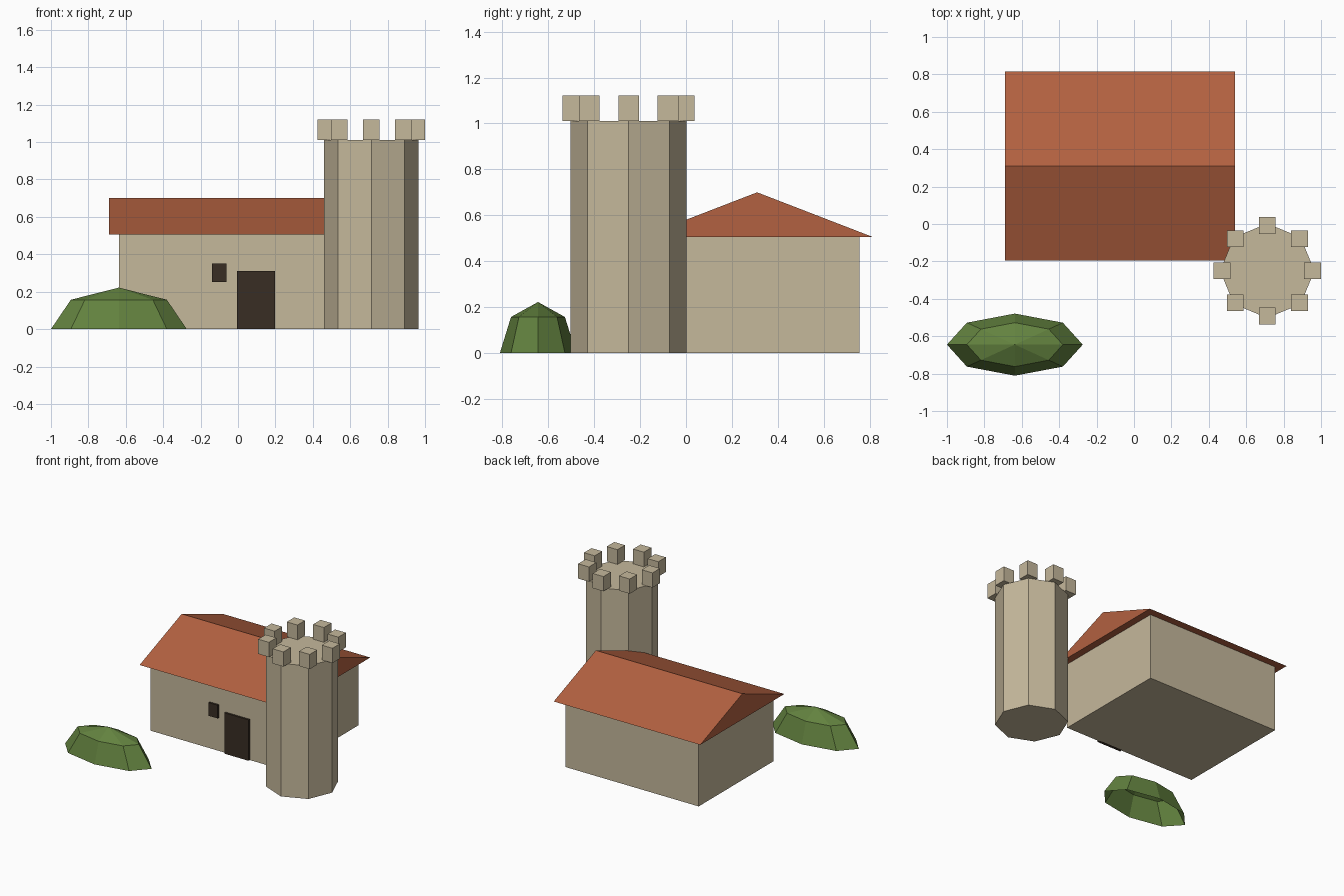
import bpy, bmesh
from math import cos, sin, pi
from mathutils import Matrix

if "Cube" in bpy.data.objects:
    bpy.data.objects.remove(bpy.data.objects["Cube"])


def material(name, rgb):
    m = bpy.data.materials.new(name)
    m.diffuse_color = (*rgb, 1)
    m.use_nodes = True
    m.node_tree.nodes["Principled BSDF"].inputs["Base Color"].default_value = m.diffuse_color
    return m


STONE = material("pale stone", (0.56, 0.48, 0.33))
TILE = material("terracotta roof", (0.45, 0.12, 0.052))
LEAF = material("leaf green", (0.125, 0.225, 0.05))
WOOD = material("dark wood", (0.04, 0.027, 0.017))


def finish(bm, name, mat):
    bmesh.ops.recalc_face_normals(bm, faces=bm.faces)
    me = bpy.data.meshes.new(name)
    bm.to_mesh(me)
    bm.free()
    me.materials.append(mat)
    ob = bpy.data.objects.new(name, me)
    bpy.context.collection.objects.link(ob)
    return ob


def box(name, mat, x, y, z):
    """Box from (min, max) ranges."""
    bm = bmesh.new()
    mid = [(a + b) / 2 for a, b in (x, y, z)]
    size = [b - a for a, b in (x, y, z)]
    bmesh.ops.create_cube(bm, size=1, matrix=Matrix.Translation(mid) @ Matrix.Diagonal((*size, 1)))
    return finish(bm, name, mat)


def prism(name, mat, profile, offset):
    """Closed solid swept from a flat profile along offset."""
    bm = bmesh.new()
    face = bm.faces.new([bm.verts.new(p) for p in profile])
    ext = bmesh.ops.extrude_face_region(bm, geom=[face], use_keep_orig=True)["geom"]
    bmesh.ops.translate(bm, vec=offset, verts=[v for v in ext if isinstance(v, bmesh.types.BMVert)])
    return finish(bm, name, mat)


# House: walls, gabled roof, door and window
box("house_walls", STONE, (-0.635, 0.485), (-0.14, 0.755), (0, 0.505))
prism("house_roof", TILE, [(-0.69, -0.195, 0.505), (-0.69, 0.815, 0.505), (-0.69, 0.31, 0.70)], (1.23, 0, 0))
box("door", WOOD, (-0.005, 0.197), (-0.155, -0.13), (0, 0.31))
box("window", WOOD, (-0.14, -0.062), (-0.155, -0.13), (0.252, 0.352))

# Octagonal tower with a battlement block on each corner
TX, TY, R, TOP = 0.7125, -0.25, 0.2525, 1.01
ring = [(cos(i * pi / 4), sin(i * pi / 4)) for i in range(8)]
prism("tower", STONE, [(TX + R * c, TY + R * s, 0) for c, s in ring], (0, 0, TOP))
for i, (c, s) in enumerate(ring):
    x, y, h = TX + 0.2425 * c, TY + 0.2425 * s, 0.045
    box(f"battlement_{i + 1}", STONE, (x - h, x + h), (y - h, y + h), (TOP, TOP + 0.112))

# Bush: low-poly half ellipsoid, open underneath
bm = bmesh.new()
bmesh.ops.create_uvsphere(bm, u_segments=8, v_segments=4, radius=1)
bmesh.ops.delete(bm, geom=[v for v in bm.verts if v.co.z < -0.01], context="VERTS")
bmesh.ops.transform(bm, verts=bm.verts, matrix=Matrix.Translation((-0.637, -0.645, 0))
                    @ Matrix.Diagonal((0.363, 0.166, 0.222, 1)))
finish(bm, "bush", LEAF)
